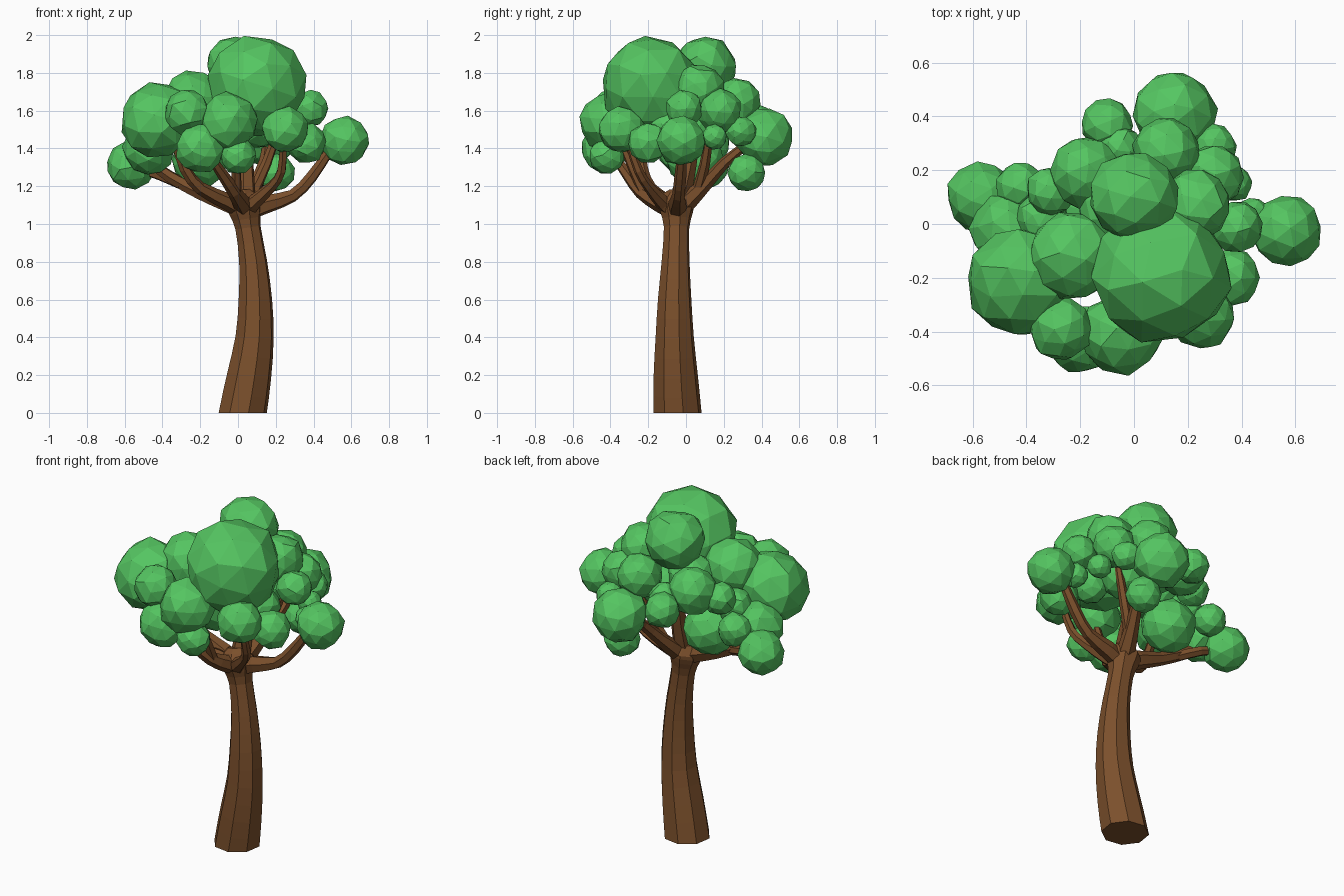
import bpy, bmesh, random
from math import cos, sin, pi
from mathutils import Vector, Euler

random.seed(4)


def material(name, rgb):
    m = bpy.data.materials.new(name)
    m.diffuse_color = (*rgb, 1)
    return m


bark = material("bark", (0.2, 0.08, 0.025))
leaf = material("leaf", (0.09, 0.56, 0.12))


def finish(bm, name, mat):
    bmesh.ops.recalc_face_normals(bm, faces=bm.faces)
    me = bpy.data.meshes.new(name)
    bm.to_mesh(me)
    bm.free()
    me.materials.append(mat)
    ob = bpy.data.objects.new(name, me)
    bpy.context.collection.objects.link(ob)
    return ob


def smooth_path(pts, steps):
    """Catmull-Rom through 4D points (x, y, z, radius)."""
    p = [Vector(q) for q in pts]
    p = [p[0] * 2 - p[1]] + p + [p[-1] * 2 - p[-2]]
    out = []
    for i in range(1, len(p) - 2):
        a, b, c, d = p[i - 1:i + 3]
        for s in range(steps):
            t = s / steps
            out.append(0.5 * (2 * b + (c - a) * t + (2 * a - 5 * b + 4 * c - d) * t * t
                              + (3 * b - a - 3 * c + d) * t ** 3))
    return out + [p[-2]]


def tube(name, pts, sides, steps=2, flat_base=False):
    path = smooth_path(pts, steps)
    bm = bmesh.new()
    rings = []
    tan, side = Vector((0, 0, 1)), Vector((1, 0, 0))
    for i, q in enumerate(path):
        new = (path[min(i + 1, len(path) - 1)].xyz - path[max(i - 1, 0)].xyz).normalized()
        if flat_base and i == 0:
            new = Vector((0, 0, 1))
        side = tan.rotation_difference(new) @ side
        tan = new
        up = tan.cross(side)
        rings.append([bm.verts.new(q.xyz + q.w * (side * cos(a) + up * sin(a)))
                      for a in (2 * pi * (k + 0.3) / sides for k in range(sides))])
    for r, s in zip(rings, rings[1:]):
        for k in range(sides):
            j = (k + 1) % sides
            bm.faces.new((r[k], r[j], s[j], s[k]))
    bm.faces.new(rings[0][::-1])
    bm.faces.new(rings[-1])
    return finish(bm, name, bark)


# Bent, tapering trunk that flares where the branches start
tube("trunk", [(0.025, -0.045, 0, 0.131), (0.06, -0.055, 0.2, 0.12), (0.088, -0.06, 0.4, 0.104),
               (0.092, -0.06, 0.6, 0.091), (0.08, -0.055, 0.8, 0.076), (0.053, -0.05, 0.98, 0.069),
               (0.04, -0.05, 1.06, 0.088), (0.03, -0.05, 1.12, 0.095), (0.02, -0.04, 1.17, 0.05)], 8, 2, True)

# Main branches, all starting inside the trunk top
root = (0.045, -0.05, 1.06, 0.045)
branches = {
    "right_branch": [root, (0.15, -0.045, 1.105, 0.05), (0.29, -0.04, 1.15, 0.034),
                     (0.39, -0.03, 1.25, 0.032), (0.48, -0.02, 1.38, 0.025)],
    "left_branch": [root, (-0.06, -0.04, 1.115, 0.052), (-0.2, -0.02, 1.165, 0.038),
                    (-0.36, 0.0, 1.25, 0.033), (-0.47, 0.0, 1.33, 0.025)],
    "left_back_fork": [(-0.3, -0.01, 1.21, 0.03), (-0.42, 0.06, 1.26, 0.028), (-0.53, 0.09, 1.29, 0.02)],
    "front_left_branch": [root, (-0.06, -0.11, 1.12, 0.045), (-0.2, -0.19, 1.19, 0.034),
                          (-0.28, -0.23, 1.29, 0.03), (-0.33, -0.24, 1.43, 0.022)],
    "front_branch": [root, (0.02, -0.14, 1.11, 0.048), (-0.02, -0.24, 1.17, 0.036),
                     (-0.08, -0.31, 1.26, 0.03), (-0.15, -0.38, 1.36, 0.022)],
    "front_fork": [(-0.01, -0.22, 1.16, 0.03), (-0.01, -0.28, 1.29, 0.026), (-0.02, -0.35, 1.46, 0.02)],
    "front_right_branch": [root, (0.08, -0.12, 1.11, 0.042), (0.18, -0.2, 1.2, 0.028),
                           (0.23, -0.25, 1.28, 0.025), (0.24, -0.3, 1.42, 0.02)],
    "back_branch": [root, (0.06, 0.01, 1.12, 0.05), (0.1, 0.11, 1.22, 0.037),
                    (0.14, 0.21, 1.33, 0.03), (0.15, 0.32, 1.42, 0.022)],
    "back_right_fork": [(0.08, 0.06, 1.17, 0.032), (0.15, 0.1, 1.32, 0.028), (0.22, 0.13, 1.52, 0.02)],
    "upper_branch": [root, (0.04, -0.03, 1.14, 0.055), (0.04, 0.01, 1.3, 0.045), (0.03, 0.06, 1.58, 0.03)],
}
for name, pts in branches.items():
    tube(name, pts, 6)

# Leaf clusters: x, y, z, radius
large = [(0.1, -0.18, 1.725, 0.267), (0.0, 0.1, 1.83, 0.168), (-0.42, -0.21, 1.545, 0.202),
         (0.15, 0.415, 1.46, 0.155), (-0.23, -0.12, 1.645, 0.165), (-0.2, 0.05, 1.34, 0.153),
         (-0.05, -0.41, 1.54, 0.155)]
medium = [(-0.57, 0.1, 1.31, 0.13), (0.565, -0.025, 1.44, 0.13), (-0.18, 0.19, 1.61, 0.136),
          (0.12, 0.27, 1.65, 0.128), (-0.27, -0.39, 1.59, 0.121), (0.25, -0.34, 1.5, 0.125),
          (-0.2, -0.43, 1.4, 0.13), (0.29, 0.18, 1.6, 0.118), (0.23, 0.07, 1.72, 0.133),
          (-0.47, -0.02, 1.4, 0.138)]
small = [(0.2, 0.32, 1.27, 0.1), (-0.1, 0.37, 1.54, 0.098), (-0.42, 0.14, 1.42, 0.094),
         (-0.31, 0.12, 1.57, 0.093), (0.0, -0.42, 1.36, 0.095), (0.36, -0.2, 1.43, 0.108),
         (0.38, -0.01, 1.61, 0.098), (0.3, 0.29, 1.49, 0.08), (0.37, 0.15, 1.46, 0.068),
         (0.44, 0.03, 1.43, 0.07), (-0.05, 0.28, 1.57, 0.085)]
inner = [(0.12, 0.06, 1.53, 0.13), (-0.34, 0.02, 1.5, 0.1), (0.23, -0.1, 1.5, 0.1), (-0.08, 0.06, 1.62, 0.13)]
for i, (x, y, z, r) in enumerate(large + medium + small + inner):
    bm = bmesh.new()
    bmesh.ops.create_icosphere(bm, subdivisions=2, radius=r)
    for v in bm.verts:  # slightly uneven facets
        v.co += Vector([random.uniform(-0.05, 0.05) * r for _ in range(3)])
    bmesh.ops.rotate(bm, verts=bm.verts, matrix=Euler([random.uniform(0, 6.28) for _ in range(3)]).to_matrix())
    ob = finish(bm, f"leaf_cluster_{i + 1}", leaf)
    ob.location = (x, y, z)
